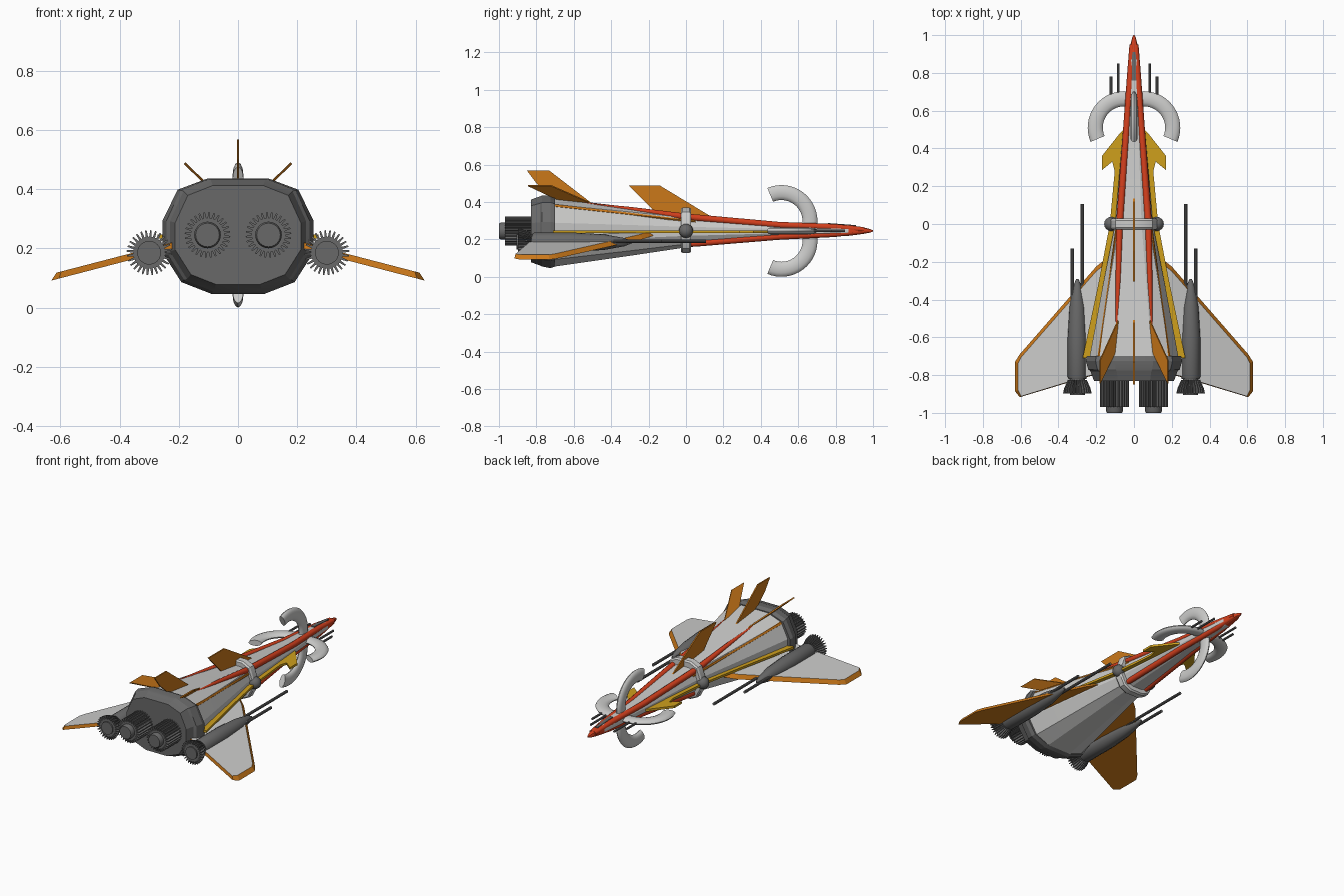
import bpy, bmesh, math
from mathutils import Vector, Matrix

if "Cube" in bpy.data.objects:
    bpy.data.objects.remove(bpy.data.objects["Cube"])

AX = 0.245  # height of the long axis


def mat(name, c):
    m = bpy.data.materials.new(name)
    m.diffuse_color = (*c, 1)
    m.use_nodes = True
    m.node_tree.nodes["Principled BSDF"].inputs["Base Color"].default_value = m.diffuse_color
    return m


LIGHT = mat("light_grey", (0.60, 0.60, 0.59))
DARK = mat("dark_grey", (0.14, 0.14, 0.14))
RED = mat("red", (0.65, 0.05, 0.012))
ORANGE = mat("orange", (0.60, 0.19, 0.01))
GOLD = mat("gold", (0.62, 0.35, 0.012))


def finish(name, bm, mats, mirror=False, smooth=None):
    bmesh.ops.recalc_face_normals(bm, faces=bm.faces)
    me = bpy.data.meshes.new(name)
    bm.to_mesh(me)
    bm.free()
    ob = bpy.data.objects.new(name, me)
    bpy.context.collection.objects.link(ob)
    for m in mats:
        me.materials.append(m)
    if smooth:
        bpy.ops.object.select_all(action='DESELECT')
        ob.select_set(True)
        bpy.context.view_layer.objects.active = ob
        bpy.ops.object.shade_smooth_by_angle(angle=math.radians(smooth))
    if mirror:
        ob.modifiers.new("mirror", 'MIRROR').use_mirror_merge = False
    return ob


def loft(name, rings, mats, mirror=False, smooth=None, rule=None):
    """Skin a row of equal rings and cap both ends."""
    bm = bmesh.new()
    vs = [[bm.verts.new(p) for p in r] for r in rings]
    n = len(vs[0])
    for a, b in zip(vs, vs[1:]):
        for i in range(n):
            bm.faces.new((a[i], a[(i + 1) % n], b[(i + 1) % n], b[i]))
    bm.faces.new(vs[0])
    bm.faces.new(vs[-1])
    if rule:
        for f in bm.faces:
            f.material_index = rule(f)
    return finish(name, bm, mats, mirror, smooth)


def circle(x, y, z, r, n=16):
    return [Vector((x + r * math.cos(2 * math.pi * i / n), y,
                    z + r * math.sin(2 * math.pi * i / n))) for i in range(n)]


def turned(name, x, z, profile, m, mirror=True, n=16):
    """Round part along y from (y, radius) pairs."""
    return loft(name, [circle(x, y, z, r, n) for y, r in profile], [m], mirror, 35)


def tube(name, pts, m, n=10):
    """Tapered rod through (x, y, z, radius) points, both sides."""
    return loft(name, [circle(x, y, z, r, n) for x, y, z, r in pts], [m], True, 40)


def plate(name, pts, thick, m, mirror=False):
    """Flat panel of the given thickness, centred on its outline."""
    p = [Vector(q) for q in pts]
    nrm = (p[1] - p[0]).cross(p[-1] - p[0]).normalized() * thick / 2
    return loft(name, [[q - nrm for q in p], [q + nrm for q in p]], [m], mirror)


# fuselage: faceted section scaled along the axis, red nose tip
HALF = [(.4, 1), (.8, .8), (1, .25), (1, -.3), (.75, -.8), (.35, -1)]
SECTION = HALF + [(-x, z) for x, z in reversed(HALF)]


def section(y, sx, top, bot):
    return [Vector((x * sx, y, AX + z * ((top - AX) if z > 0 else (AX - bot))))
            for x, z in SECTION]


STATIONS = [(-.72, .238, .422, .052), (-.3, .16, .372, .112), (0, .1, .333, .157),
            (.5, .058, .288, .203), (.8, .035, .28, .215), (.87, .03, .276, .219),
            (.94, .021, .266, .228), (.985, .01, .255, .236), (1, .003, .248, .242)]
loft("fuselage", [section(*s) for s in STATIONS], [LIGHT, RED], smooth=20,
     rule=lambda f: int(f.calc_center_median().y > .87))

# rear engine block
loft("engine_block", [section(*s) for s in [
    (-.70, .25, .425, .055), (-.725, .255, .436, .046), (-.77, .242, .434, .055),
    (-.78, .23, .43, .06), (-.83, .212, .412, .078)]], [DARK], smooth=20)

# red edge stripes, upper and lower
tube("upper_red_stripe", [(.092, -.55, .392, .006), (.083, -.3, .3605, .014),
     (.076, 0, .320, .019), (.040, .5, .276, .018), (.018, .8, .265, .018),
     (.010, .95, .252, .014)], RED)
tube("lower_red_stripe", [(.072, -.02, .168, .008), (.068, .05, .178, .018),
     (.038, .5, .215, .018), (.018, .8, .229, .017), (.010, .95, .243, .012)], RED)

# orange trim line and gold strake with canard
tube("orange_trim", [(.180, -.70, .376, .013), (.125, -.3, .333, .011),
                     (.082, .05, .296, .006)], ORANGE, 6)
plate("gold_strake", [(x, y, .24) for x, y in [
    (.03, .52), (.075, .48), (.17, .36), (.17, .285), (.115, .33), (.102, .28),
    (.128, 0), (.185, -.3), (.272, -.71), (.2, -.71), (.07, 0), (.03, .4)]],
    .014, GOLD, True)


# wings: orange shell with an inset grey top
def wing_z(x, d):
    return .215 - .26 * (x - .2) + d


low = [(.13, -.17), (.2, -.225), (.605, -.69), (.63, -.73), (.63, -.885),
       (.605, -.917), (.25, -.81), (.13, -.78)]
high = [(.13, -.195), (.2, -.25), (.597, -.705), (.613, -.735), (.613, -.88),
        (.597, -.912), (.25, -.806), (.13, -.776)]
loft("wing", [[(x, y, wing_z(x, -.012)) for x, y in low],
              [(x, y, wing_z(x, .010)) for x, y in high]], [ORANGE, LIGHT], True,
     rule=lambda f: int(len(f.verts) > 4 and
                        f.calc_center_median().z > wing_z(f.calc_center_median().x, 0)))

# dorsal fins
plate("front_fin", [(0, .17, .30), (0, -.14, .488), (0, -.305, .488), (0, -.16, .34)],
      .008, ORANGE)
plate("rear_centre_fin", [(0, -.50, .39), (0, -.73, .567), (0, -.85, .567),
                          (0, -.80, .50), (0, -.69, .40)], .008, ORANGE)
plate("rear_side_fin", [(.085, -.51, .395), (.18, -.72, .487), (.18, -.845, .487),
                        (.095, -.67, .405)], .008, ORANGE, True)


# ribbed nozzles
def nozzle(name, x, z, profile, teeth=28):
    rings = []
    for y, r_in, r_out in profile:
        ring = []
        for i in range(teeth):
            for k, r in ((.0, r_in), (.2, r_out), (.5, r_out), (.7, r_in)):
                a = 2 * math.pi * (i + k) / teeth
                ring.append(Vector((x + r * math.cos(a), y, z + r * math.sin(a))))
        rings.append(ring)
    loft(name, rings, [DARK], True)


nozzle("main_nozzle", .103, .245, [(-.82, .057, .077), (-.968, .057, .077)])
turned("main_nozzle_core", .103, .245, [(-.82, .045), (-.99, .045), (-1, .040)], DARK, n=24)
nozzle("pod_nozzle", .3, .185, [(-.825, .040, .050), (-.87, .05, .07), (-.897, .054, .076)])
turned("pod_nozzle_core", .3, .185, [(-.80, .04), (-.905, .04)], DARK, n=24)

# side pods with two gun barrels each
turned("side_pod", .3, .185, [(-.82, .047), (-.81, .051), (-.6, .051), (-.44, .042),
                              (-.33, .022), (-.29, .006)], DARK)
turned("long_gun", .273, .19, [(-.5, .009), (.107, .009)], DARK, n=10)
turned("short_gun", .326, .19, [(-.5, .009), (-.13, .009)], DARK, n=10)

# collar around the middle with a ball on each side
loft("collar", [section(*s) for s in [
    (-.028, .118, .362, .135), (-.018, .124, .37, .127),
    (.018, .124, .37, .127), (.028, .118, .362, .135)]], [LIGHT], smooth=30)
bm = bmesh.new()
bmesh.ops.create_uvsphere(bm, u_segments=16, v_segments=10, radius=.038,
                          matrix=Matrix.Translation((.12, 0, AX)))
finish("collar_ball", bm, [DARK], True, 40)

# four hooked arms around the nose
rings = []
for i in range(19):
    t = math.radians(112 - 135 * i / 18)
    ring = []
    for k in range(12):
        a = 2 * math.pi * k / 12
        r = .153 + .04 * math.cos(a)
        ring.append(Vector((.052 + r * math.cos(t), .51 + r * math.sin(t),
                            .018 * math.sin(a))))
    rings.append(ring)
for q, side in enumerate(("right", "upper", "left", "lower")):
    M = Matrix.Translation((0, 0, AX)) @ Matrix.Rotation(-q * math.pi / 2, 4, 'Y')
    loft("nose_arm_" + side, [[M @ v for v in r] for r in rings], [LIGHT], smooth=40)

# nose guns and the dark panel on top of the nose
turned("inner_nose_gun", .083, AX, [(.66, .007), (.85, .007)], DARK, n=8)
turned("outer_nose_gun", .122, AX, [(.63, .007), (.78, .007)], DARK, n=8)
plate("nose_panel", [(-.012, .76, .283), (.012, .76, .283), (.009, .91, .272),
                     (-.009, .91, .272)], .008, DARK)
